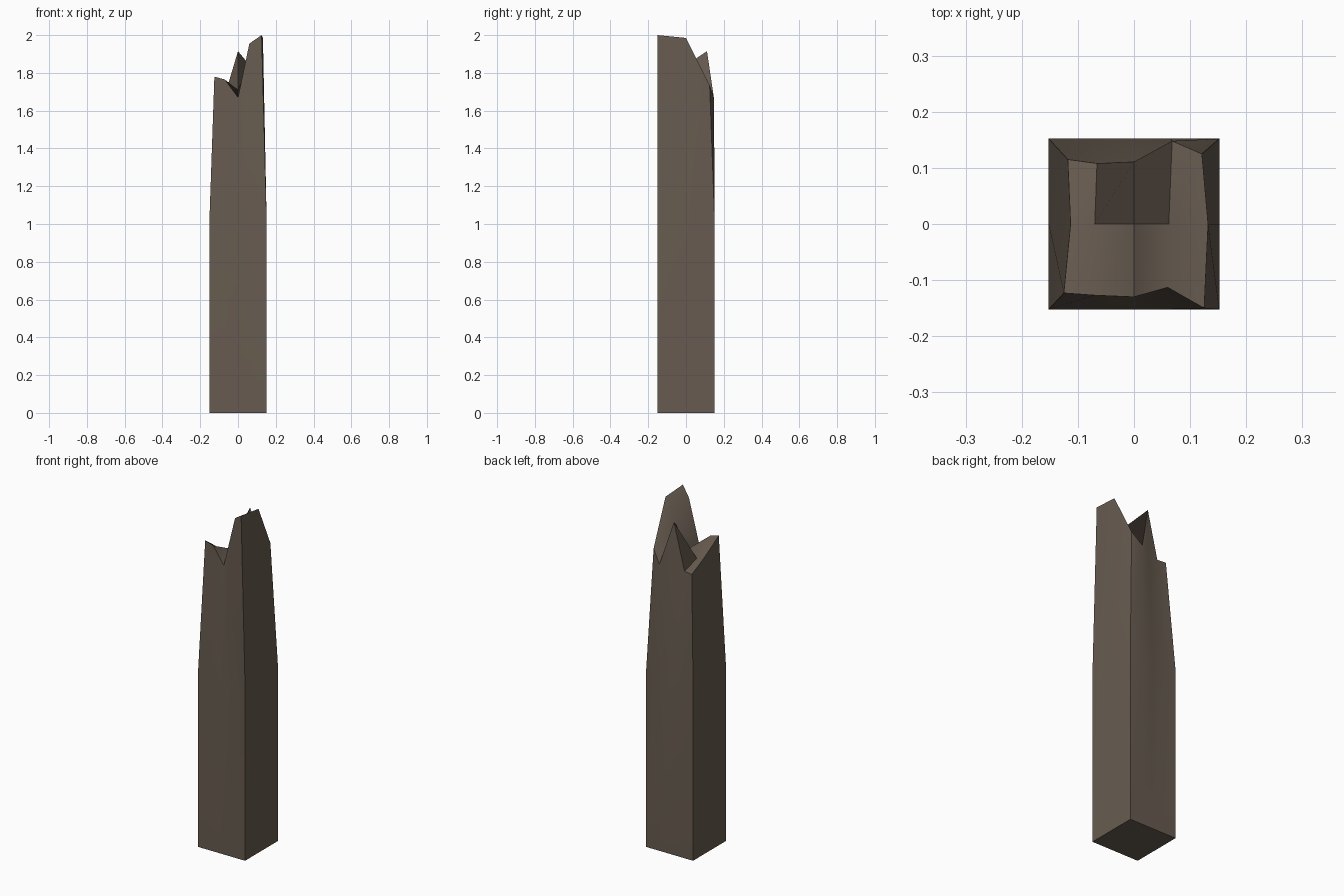
import bpy
import bmesh

cube = bpy.data.objects.get("Cube")
if cube:
    bpy.data.objects.remove(cube)

# Weathered wood colour
wood = bpy.data.materials.new("weathered wood")
wood.use_nodes = True
colour = (0.135, 0.105, 0.08, 1)
wood.diffuse_color = colour
wood.node_tree.nodes["Principled BSDF"].inputs["Base Color"].default_value = colour

HALF = 0.152
SHOULDER = 1.0
COLUMNS = (-HALF, -0.07, 0, 0.065, HALF)
ROWS = (-HALF, 0, HALF)

# Broken top: rows from front to back, columns along x
BREAK = (
    ((-0.125, -0.123, 1.78), (-0.07, -0.127, 1.765), (0, -0.13, 1.67),
     (0.06, -0.113, 1.955), (0.125, -0.15, 2.0)),
    ((-0.113, 0, 1.69), (-0.07, 0, 1.68), (0, 0, 1.71),
     (0.062, 0, 1.84), (0.132, 0, 1.985)),
    ((-0.118, 0.115, 1.643), (-0.066, 0.108, 1.645), (0, 0.111, 1.915),
     (0.068, 0.148, 1.665), (0.121, 0.125, 1.735)),
)

# Grid positions around the rim, anticlockwise from the front corner
last_c, last_r = len(COLUMNS) - 1, len(ROWS) - 1
rim = [(c, 0) for c in range(last_c)]
rim += [(last_c, r) for r in range(last_r)]
rim += [(c, last_r) for c in range(last_c, 0, -1)]
rim += [(0, r) for r in range(last_r, 0, -1)]

bm = bmesh.new()
top = [[bm.verts.new(p) for p in row] for row in BREAK]


def square_loop(z):
    return [bm.verts.new((COLUMNS[c], ROWS[r], z)) for c, r in rim]


# Straight lower shaft and tapering upper shaft
base = square_loop(0)
shoulder = square_loop(SHOULDER)
edge = [top[r][c] for c, r in rim]
for low, high in ((base, shoulder), (shoulder, edge)):
    for i in range(len(rim)):
        j = (i + 1) % len(rim)
        bm.faces.new((low[i], low[j], high[j], high[i]))

# Splintered end grain and flat underside
for r in range(last_r):
    for c in range(last_c):
        bm.faces.new((top[r][c], top[r][c + 1], top[r + 1][c + 1], top[r + 1][c]))
bm.faces.new(base[::-1])
bmesh.ops.recalc_face_normals(bm, faces=bm.faces)

mesh = bpy.data.meshes.new("broken_post")
bm.to_mesh(mesh)
bm.free()
mesh.materials.append(wood)
post = bpy.data.objects.new("broken_post", mesh)
bpy.context.collection.objects.link(post)

# Soft shading on the faces, crisp corners
bpy.ops.object.select_all(action='DESELECT')
post.select_set(True)
bpy.context.view_layer.objects.active = post
bpy.ops.object.shade_smooth_by_angle(angle=0.52)
